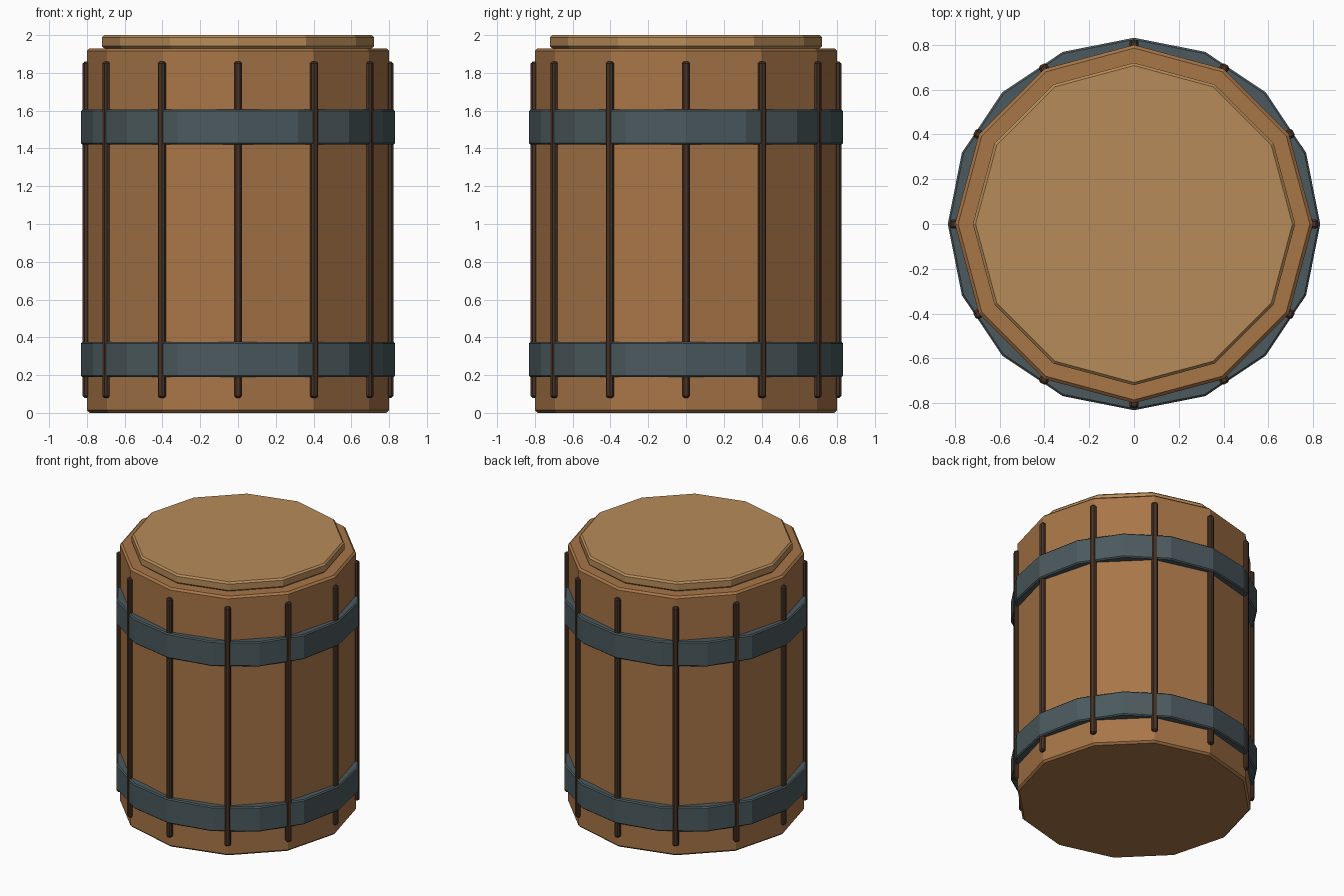
import bpy, bmesh, math
from mathutils import Matrix

if "Cube" in bpy.data.objects:
    bpy.data.objects.remove(bpy.data.objects["Cube"])


def material(name, rgb):
    m = bpy.data.materials.new(name)
    m.diffuse_color = (*rgb, 1)
    m.use_nodes = True
    m.node_tree.nodes["Principled BSDF"].inputs["Base Color"].default_value = m.diffuse_color
    return m


WOOD = material("wood", (0.39, 0.18, 0.064))
LID = material("lid_wood", (0.47, 0.26, 0.10))
IRON = material("iron", (0.07, 0.10, 0.11))
SEAM = material("dark_wood", (0.065, 0.032, 0.018))


def finish(bm, name, mat, bevel):
    me = bpy.data.meshes.new(name)
    bm.to_mesh(me)
    bm.free()
    me.materials.append(mat)
    ob = bpy.data.objects.new(name, me)
    bpy.context.collection.objects.link(ob)
    mod = ob.modifiers.new("edge_bevel", 'BEVEL')
    mod.width = bevel
    mod.segments = 1
    mod.limit_method = 'ANGLE'
    mod.angle_limit = math.radians(40)  # rims only, not the facets
    return ob


def drum(name, sides, radius, z0, z1, mat, bevel):
    bm = bmesh.new()
    bmesh.ops.create_cone(bm, cap_ends=True, segments=sides,
                          radius1=radius, radius2=radius, depth=z1 - z0,
                          matrix=Matrix.Translation((0, 0, (z0 + z1) / 2)))
    return finish(bm, name, mat, bevel)


# Barrel body and lid
drum("barrel_body", 12, 0.80, 0.0, 1.93, WOOD, 0.014)
drum("lid", 12, 0.72, 1.93, 2.0, LID, 0.012)

# Iron hoops
drum("lower_hoop", 16, 0.832, 0.19, 0.375, IRON, 0.008)
drum("upper_hoop", 16, 0.832, 1.42, 1.605, IRON, 0.008)

# Stave seam strips, one on each body corner
for i in range(12):
    bm = bmesh.new()
    m = (Matrix.Rotation(i * math.tau / 12, 4, 'Z')
         @ Matrix.Translation((0.805, 0, 0.97))
         @ Matrix.Diagonal((0.035, 0.042, 1.78, 1)))
    bmesh.ops.create_cube(bm, size=1, matrix=m)
    finish(bm, f"stave_seam_{i + 1}", SEAM, 0.01)
